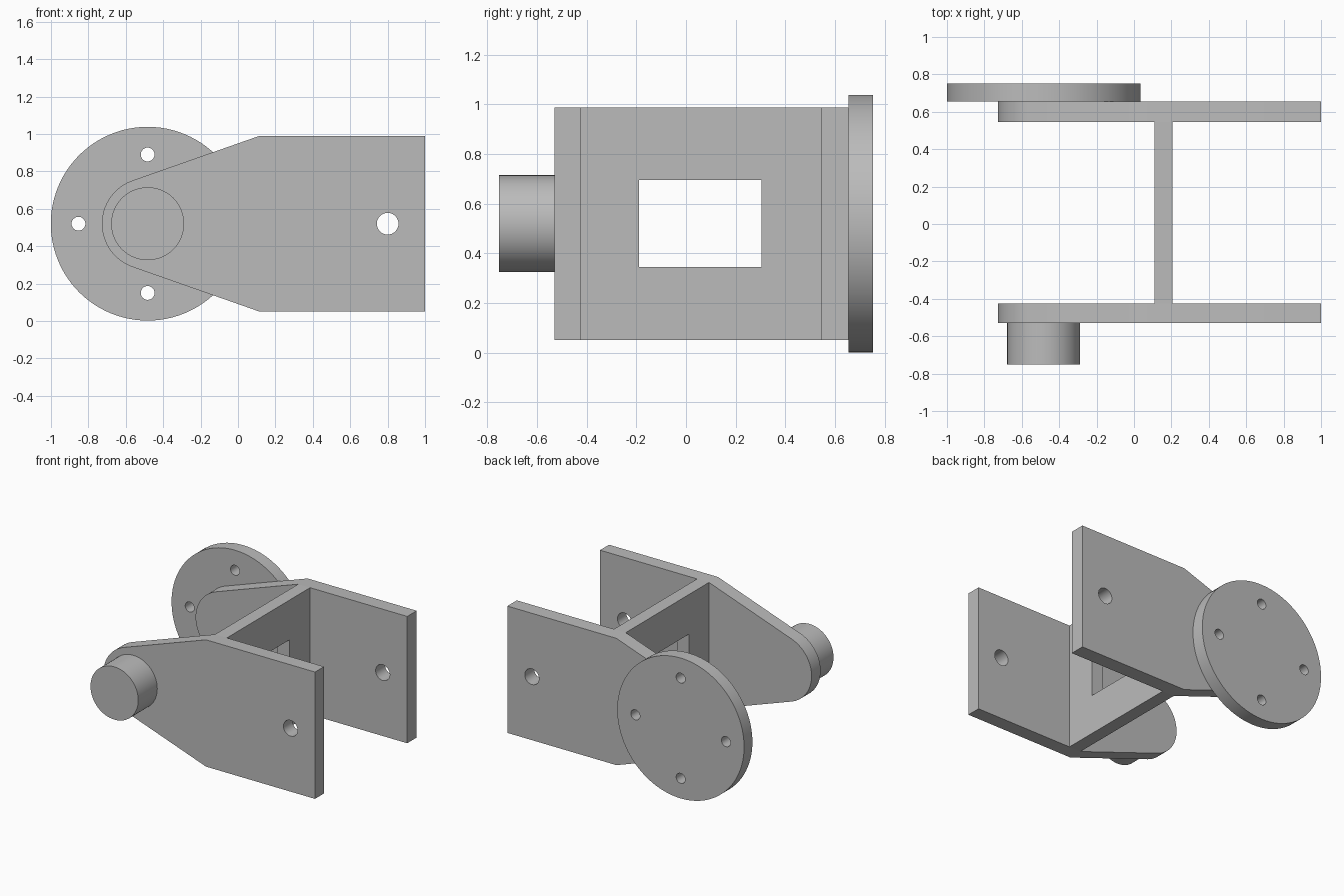
import bpy, bmesh
from math import sin, cos, pi, atan2, acos, hypot
from mathutils import Vector, Matrix

cube = bpy.data.objects.get("Cube")
if cube:
    bpy.data.objects.remove(cube, do_unlink=True)

grey = bpy.data.materials.new("plain grey")
grey.use_nodes = True
colour = (0.5, 0.5, 0.5, 1)
grey.diffuse_color = colour
grey.node_tree.nodes["Principled BSDF"].inputs["Base Color"].default_value = colour

MID = 0.52                # height of the pivot axis
PIVOT = (-0.483, MID)     # pivot axis in x, z


def arc(centre, radius, start=0, end=2 * pi, steps=64):
    """Points along an arc; a full circle leaves out the repeated point."""
    full = abs(end - start) >= 2 * pi
    count = steps if full else steps + 1
    return [(centre[0] + radius * cos(start + (end - start) * i / steps),
             centre[1] + radius * sin(start + (end - start) * i / steps))
            for i in range(count)]


def rect(u0, u1, v0, v1):
    return [(u0, v0), (u1, v0), (u1, v1), (u0, v1)]


def slab(name, loops, low, high, axis="Y"):
    """Fill an outline with holes and extrude it from low to high on an axis."""
    def place(u, v):
        return Vector((u, low, v)) if axis == "Y" else Vector((low, u, v))
    bm = bmesh.new()
    edges = []
    for loop in loops:
        verts = [bm.verts.new(place(u, v)) for u, v in loop]
        edges += [bm.edges.new((a, b)) for a, b in zip(verts, verts[1:] + verts[:1])]
    bmesh.ops.triangle_fill(bm, edges=edges, use_beauty=True)
    out = bmesh.ops.extrude_face_region(bm, geom=bm.faces[:])
    moved = [g for g in out["geom"] if isinstance(g, bmesh.types.BMVert)]
    depth = high - low
    shift = Vector((0, depth, 0)) if axis == "Y" else Vector((depth, 0, 0))
    bmesh.ops.translate(bm, verts=moved, vec=shift)
    bmesh.ops.recalc_face_normals(bm, faces=bm.faces[:])
    mesh = bpy.data.meshes.new(name)
    bm.to_mesh(mesh)
    bm.free()
    mesh.materials.append(grey)
    obj = bpy.data.objects.new(name, mesh)
    bpy.context.collection.objects.link(obj)
    bpy.ops.object.select_all(action="DESELECT")
    obj.select_set(True)
    bpy.context.view_layer.objects.active = obj
    bpy.ops.object.shade_smooth_by_angle(angle=pi / 6)
    return obj


# Side plates: square at one end, tapering tangentially to a rounded nose
half, shoulder, nose = 0.468, 0.11, 0.245
dx = shoulder - PIVOT[0]
tangent = atan2(half, dx) + acos(nose / hypot(dx, half))
outline = [(shoulder, MID - half), (1.0, MID - half), (1.0, MID + half),
           (shoulder, MID + half)]
outline += arc(PIVOT, nose, tangent, 2 * pi - tangent, 32)
pin_hole = arc((0.8, MID), 0.058, steps=32)
slab("front_side_plate", [outline, pin_hole], -0.53, -0.425)
slab("back_side_plate", [outline, pin_hole], 0.545, 0.655)

# Cross web with a rectangular window
slab("cross_web", [rect(-0.425, 0.545, MID - half, MID + half),
                   rect(-0.19, 0.304, 0.345, 0.695)], shoulder, 0.207, axis="X")

# Pivot boss on the front plate
slab("pivot_boss", [arc(PIVOT, 0.195)], -0.752, -0.53)

# Round flange on the back plate with four bolt holes
bolt_holes = [arc(c, 0.037, steps=32) for c in arc(PIVOT, 0.37, steps=4)]
slab("round_flange", [arc(PIVOT, 0.518, steps=96)] + bolt_holes, 0.655, 0.752)
